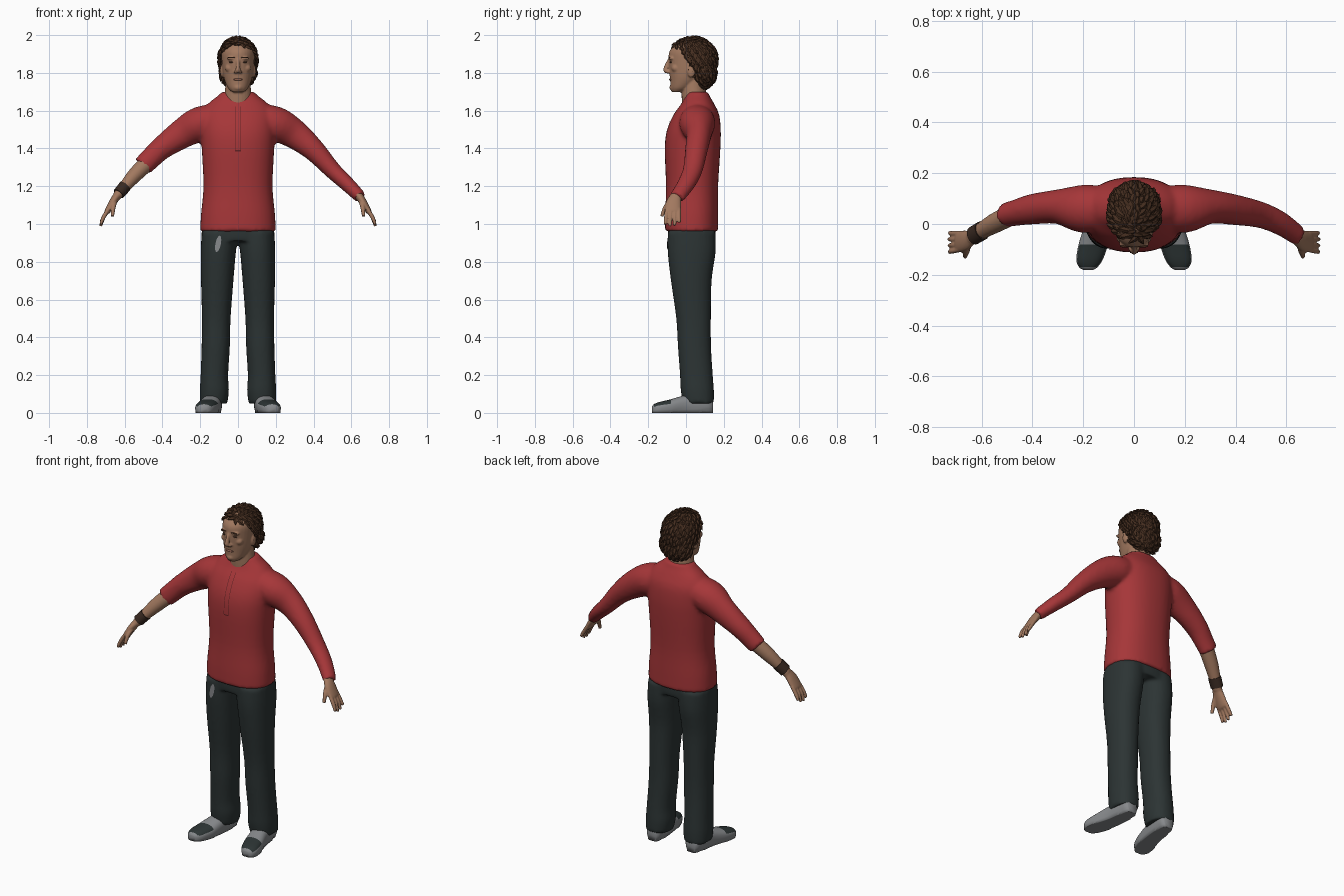
import bpy, bmesh, math
from mathutils import Vector, Matrix

if "Cube" in bpy.data.objects:
    bpy.data.objects.remove(bpy.data.objects["Cube"], do_unlink=True)


def material(name, *rgb):
    m = bpy.data.materials.new(name)
    m.use_nodes = True
    m.diffuse_color = (*rgb, 1)
    m.node_tree.nodes["Principled BSDF"].inputs["Base Color"].default_value = (*rgb, 1)
    return m


RED = material("red cloth", .38, .037, .04)
SEAM = material("dark red seam", .12, .015, .016)
DARK = material("dark grey cloth", .025, .034, .034)
GREY = material("shoe grey", .24, .25, .26)
SKIN = material("skin", .36, .19, .115)
LIP = material("lip", .27, .12, .08)
EYE = material("eye shadow", .1, .05, .03)
HAIR = material("brown hair", .06, .027, .014)
STRAP = material("brown leather", .04, .022, .015)

X, Y, Z = Vector((1, 0, 0)), Vector((0, 1, 0)), Vector((0, 0, 1))


def loft(bm, rings, ref=X, axis=None, sides=24, steps=4, power=2):
    """Closed smooth body through rings (x, y, z, half width along ref, half depth)."""
    pts = [Vector(r) for r in rings]
    path = []
    for i in range(len(pts) - 1):
        a, b = pts[max(i - 1, 0)], pts[i]
        c, d = pts[i + 1], pts[min(i + 2, len(pts) - 1)]
        for k in range(steps):
            t = k / steps
            path.append(b + (c - a) * (t / 2) + (a * 2 - b * 5 + c * 4 - d) * (t * t / 2)
                        + (b * 3 - a - c * 3 + d) * (t ** 3 / 2))
    path.append(pts[-1])
    loops = []
    for i, p in enumerate(path):
        nxt, prv = path[min(i + 1, len(path) - 1)], path[max(i - 1, 0)]
        tan = axis or (Vector(nxt[:3]) - Vector(prv[:3])).normalized()
        u = (ref - tan * ref.dot(tan)).normalized()
        v = tan.cross(u)
        loop = []
        for k in range(sides):
            c, s = (f(2 * math.pi * k / sides) for f in (math.cos, math.sin))
            c, s = (math.copysign(abs(q) ** (2 / power), q) for q in (c, s))
            loop.append(bm.verts.new(Vector(p[:3]) + u * (c * p[3]) + v * (s * p[4])))
        loops.append(loop)
    for a, b in zip(loops, loops[1:]):
        for k in range(sides):
            n = (k + 1) % sides
            bm.faces.new((a[k], a[n], b[n], b[k]))
    bm.faces.new(loops[0][::-1])
    bm.faces.new(loops[-1])


def ball(bm, centre, radii, segs=20):
    m = Matrix.Translation(centre) @ Matrix.Diagonal((*radii, 1))
    return bmesh.ops.create_uvsphere(bm, u_segments=segs, v_segments=segs // 2, radius=1, matrix=m)["verts"]


def flip(rings, s):
    return [(s * r[0], *r[1:]) for r in rings]


def finish(name, bm, mats, voxel=0, relax=4, smooth=True):
    bmesh.ops.recalc_face_normals(bm, faces=bm.faces)
    me = bpy.data.meshes.new(name)
    bm.to_mesh(me)
    bm.free()
    for p in me.polygons:
        p.use_smooth = smooth
    for m in mats:
        me.materials.append(m)
    ob = bpy.data.objects.new(name, me)
    bpy.context.collection.objects.link(ob)
    if voxel:
        r = ob.modifiers.new("blend", "REMESH")
        r.mode, r.voxel_size, r.use_smooth_shade = "VOXEL", voxel, True
        s = ob.modifiers.new("relax", "SMOOTH")
        s.factor, s.iterations = .5, relax
    return ob


# Shirt: torso with one long and one pushed-up sleeve
bm = bmesh.new()
loft(bm, [(0, .03, .96, .2, .14), (0, .03, 1.05, .196, .14), (0, .032, 1.2, .183, .138),
          (0, .035, 1.4, .192, .147), (0, .042, 1.5, .197, .142), (0, .055, 1.58, .192, .12),
          (0, .062, 1.635, .16, .088), (0, .06, 1.68, .105, .064), (0, .06, 1.70, .085, .058)],
     axis=Z, sides=40, power=2.3)
upper = [(.08, .06, 1.56, .085, .08), (.2, .06, 1.53, .095, .092), (.3, .068, 1.475, .068, .078)]
loft(bm, upper + [(.4, .055, 1.393, .06, .06), (.5, .035, 1.285, .052, .046),
                  (.58, 0, 1.21, .047, .04), (.648, -.048, 1.142, .04, .033)], ref=Y)
loft(bm, flip(upper + [(.4, .058, 1.405, .06, .062), (.46, .045, 1.35, .052, .057),
                       (.505, .035, 1.305, .048, .055)], -1), ref=Y)
shirt = finish("shirt", bm, [RED], .011)

# Trousers: hips and two legs
bm = bmesh.new()
loft(bm, [(0, .03, .99, .188, .125), (0, .03, .95, .19, .127), (0, .03, .91, .185, .125)],
     axis=Z, sides=40, power=2.3)
leg = [(.095, .03, .96, .098, .127), (.104, .03, .85, .093, .127), (.11, .028, .7, .086, .108),
       (.115, .04, .5, .076, .092), (.118, .045, .35, .075, .088), (.125, .055, .2, .073, .087),
       (.125, .06, .12, .077, .088), (.128, .066, .05, .072, .082)]
for s in (1, -1):
    loft(bm, flip(leg, s), axis=Z, power=2.2)
trousers = finish("trousers", bm, [DARK], .01)

# Shoes: flat soled, dark over the toes
for s, side in ((1, "left"), (-1, "right")):
    bm = bmesh.new()
    loft(bm, flip([(.13, .142, .035, .03, .03), (.13, .12, .045, .045, .05), (.135, .06, .045, .05, .055),
                   (.142, 0, .042, .052, .053), (.16, -.08, .03, .058, .042),
                   (.175, -.14, .025, .052, .033), (.18, -.17, .02, .036, .026),
                   (.18, -.181, .018, .018, .015)], s), axis=Y, sides=32, power=2.4)
    for v in bm.verts:
        v.co.z = 0 if v.co.z < .012 else v.co.z
    bmesh.ops.recalc_face_normals(bm, faces=bm.faces)
    for f in bm.faces:
        y = f.calc_center_median().y
        f.material_index = int(-.168 < y < -.08 and f.normal.z > .45)
    finish(side + "_shoe", bm, [GREY, DARK])

# Hands with wrists, fingers and thumb
for s, side in ((1, "left"), (-1, "right")):
    bm = bmesh.new()
    loft(bm, flip([(.62, -.035, 1.17, .03, .025), (.64, -.052, 1.148, .03, .022),
                   (.663, -.065, 1.115, .04, .02), (.69, -.07, 1.07, .042, .016),
                   (.697, -.07, 1.058, .034, .011)], s), ref=Y)
    for k, drop in enumerate((.01, 0, .004, .02)):
        y = -.1 + .021 * k
        loft(bm, flip([(.685, y, 1.08, .011, .011), (.712, y - .006 + .002 * k, 1.035, .0105, .011),
                       (.727, y - .01 + .004 * k, .988 + drop, .008, .008)], s), ref=Y, sides=10)
    loft(bm, flip([(.65, -.075, 1.125, .014, .014), (.66, -.108, 1.09, .0125, .013),
                   (.665, -.128, 1.04, .009, .009)], s), ref=Y, sides=10)
    if s < 0:
        loft(bm, flip([(.48, .037, 1.325, .041, .044), (.55, .002, 1.255, .039, .039),
                       (.61, -.033, 1.185, .031, .029), (.64, -.052, 1.148, .03, .024)], s), ref=Y)
    finish(side + "_hand", bm, [SKIN], .0045, 2)

# Wristband
bm = bmesh.new()
loft(bm, flip([(.598, -.026, 1.2, .038, .034), (.632, -.046, 1.16, .037, .032)], -1), ref=Y, steps=1)
band = finish("wristband", bm, [STRAP])
for p in band.data.polygons:
    p.use_smooth = len(p.vertices) == 4

# Head and neck with brow, cheeks, nose, chin and ears
bm = bmesh.new()
loft(bm, [(0, .055, 1.55, .08, .07), (0, .045, 1.65, .076, .067), (0, .04, 1.72, .068, .064),
          (0, .04, 1.8, .06, .06)], axis=Z)
loft(bm, [(0, -.045, 1.698, .03, .03), (0, -.026, 1.72, .053, .056), (0, -.002, 1.76, .071, .082),
          (0, .01, 1.8, .08, .098), (0, .02, 1.86, .086, .112), (0, .025, 1.91, .088, .114),
          (0, .025, 1.945, .075, .088), (0, .025, 1.975, .04, .05)], axis=Z, sides=32)
loft(bm, [(0, -.085, 1.875, .009, .01), (0, -.098, 1.845, .01, .014), (0, -.107, 1.815, .014, .014),
          (0, -.1, 1.8, .015, .012)], axis=Z, sides=12)
ball(bm, (0, -.07, 1.722), (.024, .018, .018))
for s in (1, -1):
    ball(bm, (.033 * s, -.078, 1.877), (.028, .014, .009))
    ball(bm, (.045 * s, -.055, 1.825), (.024, .022, .022))
    ball(bm, (.014 * s, -.096, 1.805), (.009, .011, .009))
    ball(bm, (.084 * s, .028, 1.81), (.011, .022, .035))
finish("head", bm, [SKIN], .005, 3)

# Painted face details
bm = bmesh.new()
for s in (1, -1):
    ball(bm, (.034 * s, -.0805, 1.857), (.014, .006, .005), 12)
finish("eyes", bm, [EYE])
bm = bmesh.new()
for s in (1, -1):
    ball(bm, (.034 * s, -.087, 1.881), (.021, .006, .004), 12)
finish("eyebrows", bm, [HAIR])
bm = bmesh.new()
ball(bm, (0, -.081, 1.765), (.025, .009, .007), 14)
finish("lips", bm, [LIP])


# Hair: cap cut along the hairline, nape mass, and overlapping tufts
def hairline(y):
    return 1.93 - max(0, y + .06) * .8 - max(0, y) * 2.4


crown = Vector((0, .035, 1.87)), Vector((.1, .128, .117))
nape = Vector((0, .087, 1.805)), Vector((.094, .07, .088))
bm = bmesh.new()
cap = ball(bm, *crown, 40)
bmesh.ops.delete(bm, geom=[v for v in cap if v.co.z < hairline(v.co.y)], context="VERTS")
ball(bm, *nape, 28)
for (centre, radii), count in ((crown, 230), (nape, 110)):
    for i in range(count):
        h = 1 - 2 * (i + .5) / count
        w, turn = math.sqrt(1 - h * h), i * 2.39996
        d = Vector((w * math.cos(turn), w * math.sin(turn), h))
        p = centre + d * radii
        if p.z < hairline(p.y) + .008 or (radii == nape[1] and p.y < .06):
            continue
        n = Vector(d[k] / radii[k] for k in range(3)).normalized()
        flow = Vector((.35 * math.sin(i * 1.7), .45, -.8))
        flow = (flow - n * flow.dot(n)).normalized()
        size = .8 + .35 * math.sin(i * 2.3)
        rings = [(p - flow * .02 - n * .004, .009, .006), (p + n * .004, .012, .008),
                 (p + flow * .024 * size + n * .009 * size, .001, .001)]
        loft(bm, [(*c, a, b) for c, a, b in rings], ref=flow.cross(n), sides=5, steps=2)
for v in bm.verts:
    v.co.z = min(v.co.z, 2)
finish("hair", bm, [HAIR], smooth=False)


# Thin plates laid on the cloth: placket seams, button tab, thigh patch
def lay_on(name, bm, mat, target):
    ob = finish(name, bm, [mat])
    w = ob.modifiers.new("lay on cloth", "SHRINKWRAP")
    w.target, w.wrap_method, w.wrap_mode = target, "PROJECT", "ABOVE_SURFACE"
    w.use_project_y, w.offset = True, .003


def strip(bm, x, z, half_w, half_h):
    m = Matrix.Translation((x, -.3, z)) @ Matrix.Rotation(math.pi / 2, 4, "X")
    m = m @ Matrix.Diagonal((half_w, half_h, 1, 1))
    bmesh.ops.create_grid(bm, x_segments=2, y_segments=16, size=1, matrix=m)


bm = bmesh.new()
for x in (-.014, .014):
    strip(bm, x, 1.505, .0015, .115)
strip(bm, 0, 1.388, .015, .003)
lay_on("placket_seams", bm, SEAM, shirt)

bm = bmesh.new()
m = Matrix.Translation((-.105, -.3, .895)) @ Matrix.Rotation(.2, 4, "Y")
m = m @ Matrix.Rotation(math.pi / 2, 4, "X") @ Matrix.Diagonal((.014, .045, 1, 1))
bmesh.ops.create_circle(bm, cap_ends=True, segments=12, radius=1, matrix=m)
lay_on("thigh_patch", bm, GREY, trousers)
